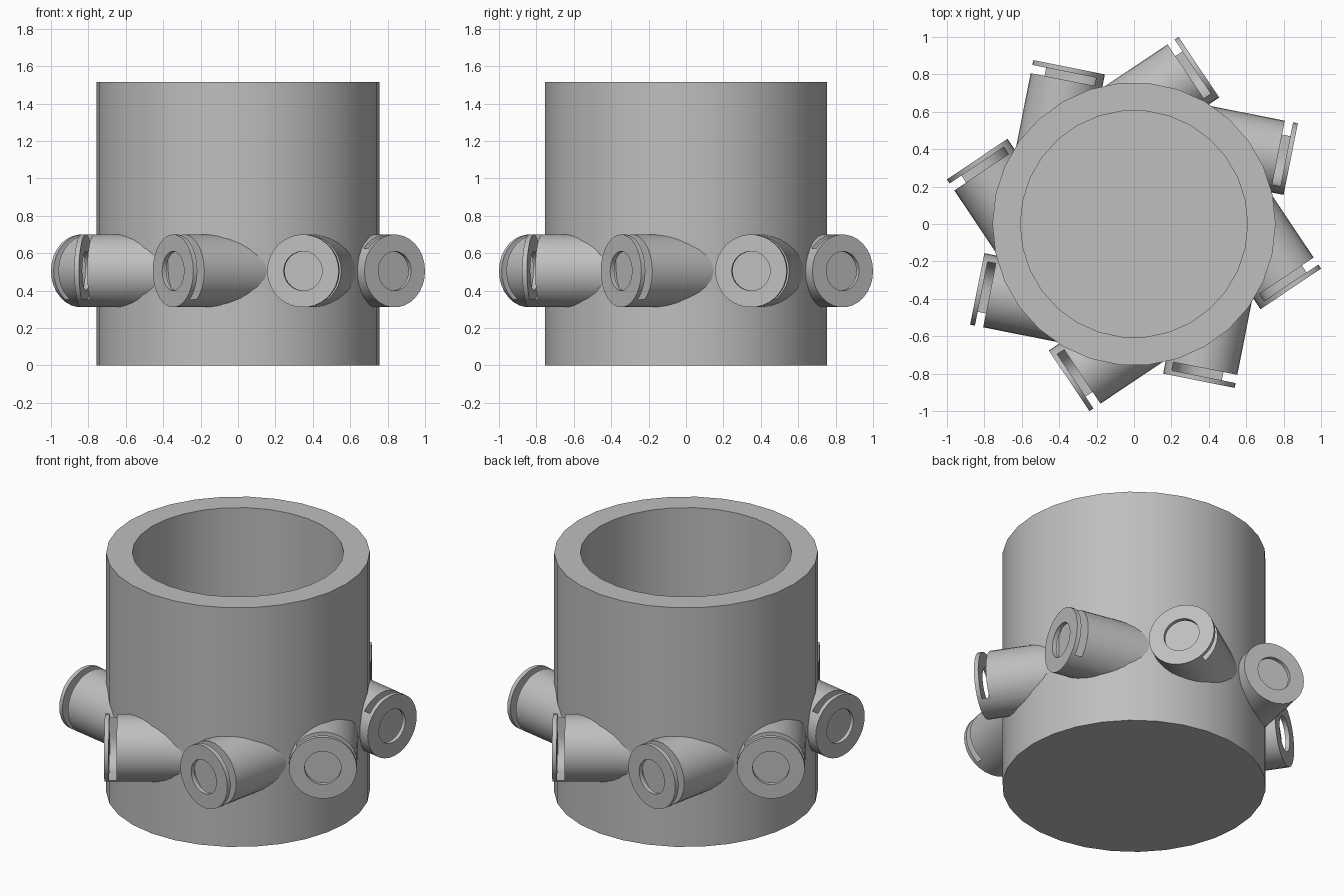
import bpy, bmesh
from math import cos, sin, pi, radians
from mathutils import Matrix

SIDES = 30
POT_R, POT_H, CAVITY_R, FLOOR = 0.757, 1.515, 0.607, 0.15
TUBE_R, TUBE_Z, REACH, SKEW = 0.195, 0.505, 0.907, radians(-33.75)
PLATE, SLOT, SLOT_R, HOLE_R = 0.026, 0.045, 0.153, 0.105

cube = bpy.data.objects.get("Cube")
if cube:
    bpy.data.objects.remove(cube, do_unlink=True)

grey = bpy.data.materials.new("plain_grey")
grey.use_nodes = True
colour = (0.52, 0.52, 0.52, 1)
grey.diffuse_color = colour
grey.node_tree.nodes["Principled BSDF"].inputs["Base Color"].default_value = colour


def circle(r):
    return [(r * cos(2 * pi * i / SIDES), r * sin(2 * pi * i / SIDES)) for i in range(SIDES)]


def prism(name, outline, low, high, matrix=Matrix()):
    """Extrude a flat outline along local z between two heights."""
    bm = bmesh.new()
    face = bm.faces.new([bm.verts.new((x, y, low)) for x, y in outline])
    top = bmesh.ops.extrude_face_region(bm, geom=[face])["geom"]
    verts = [g for g in top if isinstance(g, bmesh.types.BMVert)]
    bmesh.ops.translate(bm, verts=verts, vec=(0, 0, high - low))
    bmesh.ops.recalc_face_normals(bm, faces=bm.faces)
    bm.transform(matrix)
    mesh = bpy.data.meshes.new(name)
    bm.to_mesh(mesh)
    bm.free()
    mesh.materials.append(grey)
    obj = bpy.data.objects.new(name, mesh)
    bpy.context.collection.objects.link(obj)
    return obj


def carve(obj, cutters):
    """Subtract the cutters, bake the result and delete them."""
    for cutter in cutters:
        cutter.hide_render = True
        mod = obj.modifiers.new("cut", "BOOLEAN")
        mod.operation, mod.solver, mod.object = "DIFFERENCE", "EXACT", cutter
    bpy.context.view_layer.update()
    graph = bpy.context.evaluated_depsgraph_get()
    mesh = bpy.data.meshes.new_from_object(obj.evaluated_get(graph))
    obj.modifiers.clear()
    obj.data = mesh
    for cutter in cutters:
        bpy.data.objects.remove(cutter, do_unlink=True)


# Open pot with a thick wall and a closed floor
pot = prism("pot", circle(POT_R), 0, POT_H)
carve(pot, [prism("cavity_cutter", circle(CAVITY_R), FLOOR, POT_H + 0.1)])

# One skewed side tube: local x is the open side, y is up, z points outward
axes = Matrix(((0, 0, 1, 0), (1, 0, 0, 0), (0, 1, 0, 0), (0, 0, 0, 1)))
place = Matrix.Translation((REACH, 0, TUBE_Z)) @ Matrix.Rotation(SKEW, 4, "Z") @ axes
tube = prism("side_tube_1", circle(TUBE_R), -0.58, 0, place)

# Slot behind the end plate: rounded in one lower corner, open above and to one side
slot_outline = [(SLOT_R * cos(a), SLOT_R * sin(a))
                for a in (pi + pi / 2 * i / 8 for i in range(9))]
slot_outline += [(0.3, -SLOT_R), (0.3, 0.3), (-SLOT_R, 0.3)]
carve(tube, [
    prism("slot_cutter", slot_outline, -PLATE - SLOT, -PLATE, place),
    prism("hole_cutter", circle(HOLE_R), -PLATE - SLOT / 2, 0.1, place),
    prism("inner_trim", circle(0.68), -0.1, 1),
])

# Ring of eight tubes
tubes = [tube]
for i in range(1, 8):
    copy = bpy.data.objects.new(f"side_tube_{i + 1}", tube.data)
    bpy.context.collection.objects.link(copy)
    tubes.append(copy)
for i, obj in enumerate(tubes):
    obj.rotation_euler.z = radians(22.5 + 45 * i)

# Smooth the round walls, keep the rims sharp
bpy.ops.object.select_all(action="DESELECT")
for obj in (pot, tube):
    obj.select_set(True)
bpy.context.view_layer.objects.active = pot
bpy.ops.object.shade_smooth_by_angle(angle=radians(30))
